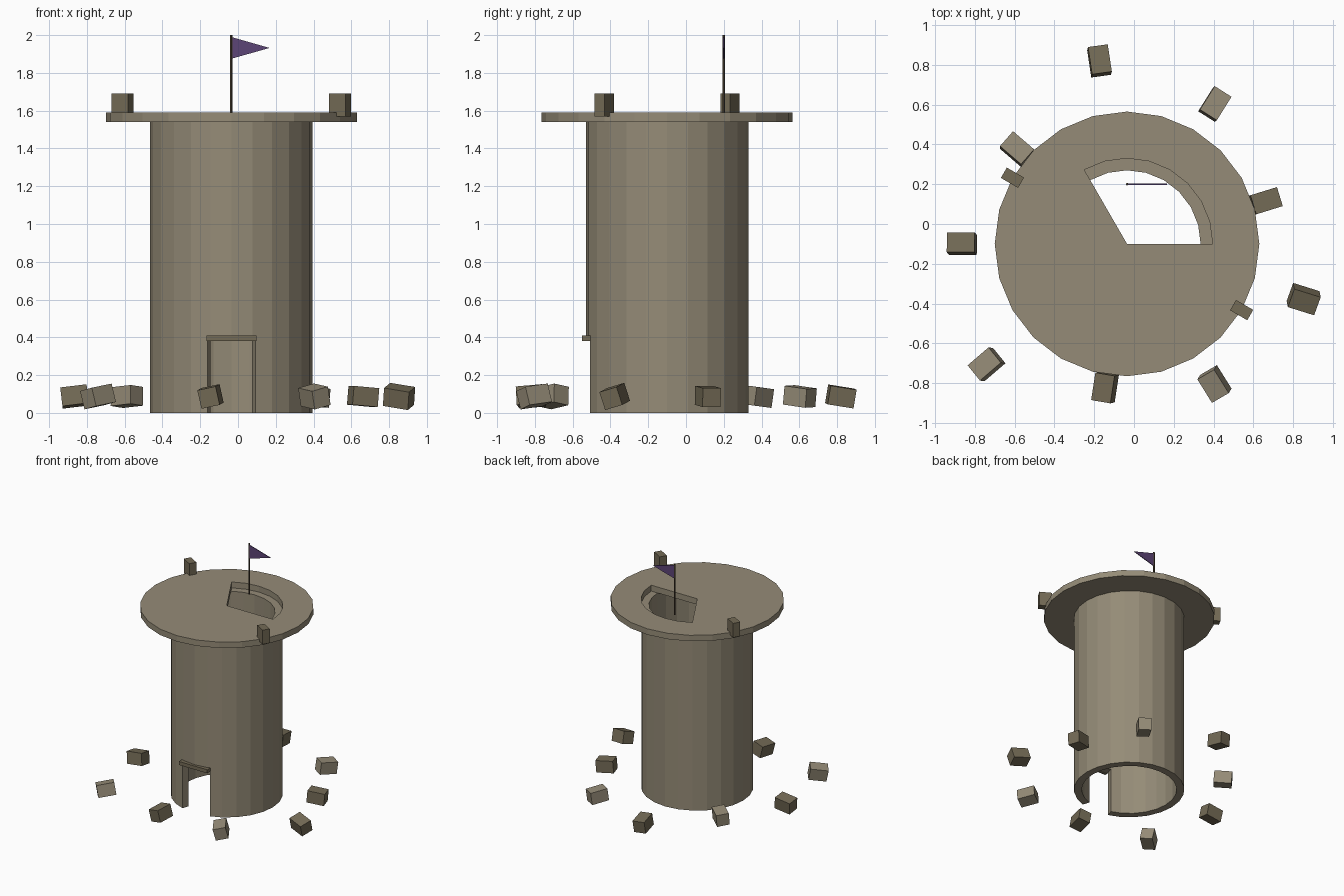
import bpy, bmesh, math
from mathutils import Matrix, Vector

if "Cube" in bpy.data.objects:
    bpy.data.objects.remove(bpy.data.objects["Cube"], do_unlink=True)

CX, CY = -0.035, -0.10      # tower axis
STEP = 15                   # degrees per facet
DECK_R, WALL_R, INNER_R = 0.665, 0.43, 0.37
WALL_TOP, DECK_TOP, DOOR_TOP = 1.54, 1.59, 0.38


def material(name, rgb):
    m = bpy.data.materials.new(name)
    m.use_nodes = True
    m.diffuse_color = (*rgb, 1)
    bsdf = next(n for n in m.node_tree.nodes if n.type == 'BSDF_PRINCIPLED')
    bsdf.inputs["Base Color"].default_value = (*rgb, 1)
    bsdf.inputs["Roughness"].default_value = 0.9
    return m


STONE = material("stone", (0.30, 0.26, 0.185))
DARK_STONE = material("dark_stone", (0.175, 0.147, 0.093))
WOOD = material("dark_wood", (0.07, 0.05, 0.03))
CLOTH = material("purple_cloth", (0.107, 0.058, 0.181))


def finish(name, bm, mat):
    bmesh.ops.recalc_face_normals(bm, faces=bm.faces)
    me = bpy.data.meshes.new(name)
    bm.to_mesh(me)
    bm.free()
    me.materials.append(mat)
    ob = bpy.data.objects.new(name, me)
    bpy.context.collection.objects.link(ob)
    return ob


def polar(r, deg):
    a = math.radians(deg)
    return CX + r * math.cos(a), CY + r * math.sin(a)


def prism(name, outline, z0, z1, mat):
    """Extrude a flat outline upwards."""
    bm = bmesh.new()
    base = bm.faces.new([bm.verts.new((x, y, z0)) for x, y in outline])
    top = bmesh.ops.extrude_face_region(bm, geom=[base], use_keep_orig=True)["geom"]
    bmesh.ops.translate(bm, vec=(0, 0, z1 - z0),
                        verts=[v for v in top if isinstance(v, bmesh.types.BMVert)])
    return finish(name, bm, mat)


def disc(r):
    return [polar(r, a) for a in range(0, 360, STEP)]


def box(name, size, loc, rot, mat):
    bm = bmesh.new()
    bmesh.ops.create_cube(bm, size=1)
    bmesh.ops.scale(bm, vec=size, verts=bm.verts)
    ob = finish(name, bm, mat)
    ob.location = loc
    ob.rotation_euler = [math.radians(a) for a in rot]
    return ob


def cut(ob, cutter):
    cutter.hide_render = True
    mod = ob.modifiers.new("cut", 'BOOLEAN')
    mod.operation = 'DIFFERENCE'
    mod.solver = 'EXACT'
    mod.object = cutter
    bpy.context.view_layer.objects.active = ob
    bpy.ops.object.modifier_apply(modifier=mod.name)
    bpy.data.objects.remove(cutter, do_unlink=True)


# Hollow tower wall with a doorway whose jambs point at the axis
wall = prism("tower_wall", disc(WALL_R), 0, WALL_TOP, STONE)
cut(wall, prism("bore_cutter", disc(INNER_R), -0.1, 2, STONE))
doorway = [(CX, CY), polar(0.7, 270 - 17.3), polar(0.7, 270 + 17.3)]
cut(wall, prism("door_cutter", doorway, -0.1, DOOR_TOP, STONE))

# Lintel over the doorway
box("door_lintel", (0.265, 0.06, 0.03), (CX, -0.52, DOOR_TOP + 0.015),
    (0, 0, 0), DARK_STONE)

# Overhanging deck with a wedge-shaped stair opening
deck = prism("deck", disc(DECK_R), WALL_TOP, DECK_TOP, STONE)
opening = [(CX, CY)] + [polar(WALL_R, a) for a in range(0, 121, STEP)]
cut(deck, prism("opening_cutter", opening, 1, 2, STONE))

# Two remaining battlement blocks on the rim
for side, angle in (("left", -30), ("right", 150)):
    box("battlement_" + side, (0.10, 0.06, 0.12), (*polar(DECK_R, angle), 1.63),
        (0, 0, angle), DARK_STONE)

# Flag pole and pennant
bm = bmesh.new()
bmesh.ops.create_cone(bm, cap_ends=True, segments=6, radius1=0.007, radius2=0.007,
                      depth=0.43, matrix=Matrix.Translation((CX, 0.20, 1.785)))
finish("flag_pole", bm, WOOD)

bm = bmesh.new()
pennant = bm.faces.new([bm.verts.new((x, 0.203, z)) for x, z in
                        ((CX, 1.875), (0.167, 1.932), (CX, 1.99))])
back = bmesh.ops.extrude_face_region(bm, geom=[pennant], use_keep_orig=True)["geom"]
bmesh.ops.translate(bm, vec=Vector((0, -0.006, 0)),
                    verts=[v for v in back if isinstance(v, bmesh.types.BMVert)])
finish("pennant", bm, CLOTH)

# Fallen blocks spiralling round the foot of the tower, each tipped a bit more
for i in range(9):
    angle = 17.2 + 40.68 * i
    box(f"rubble_{i + 1}", (0.14, 0.10, 0.10),
        (*polar(0.73 + 0.1 * (i % 3), angle), 0.087),
        (2 * i, 5 + 2 * (i % 3), angle), STONE if i % 2 else DARK_STONE)
